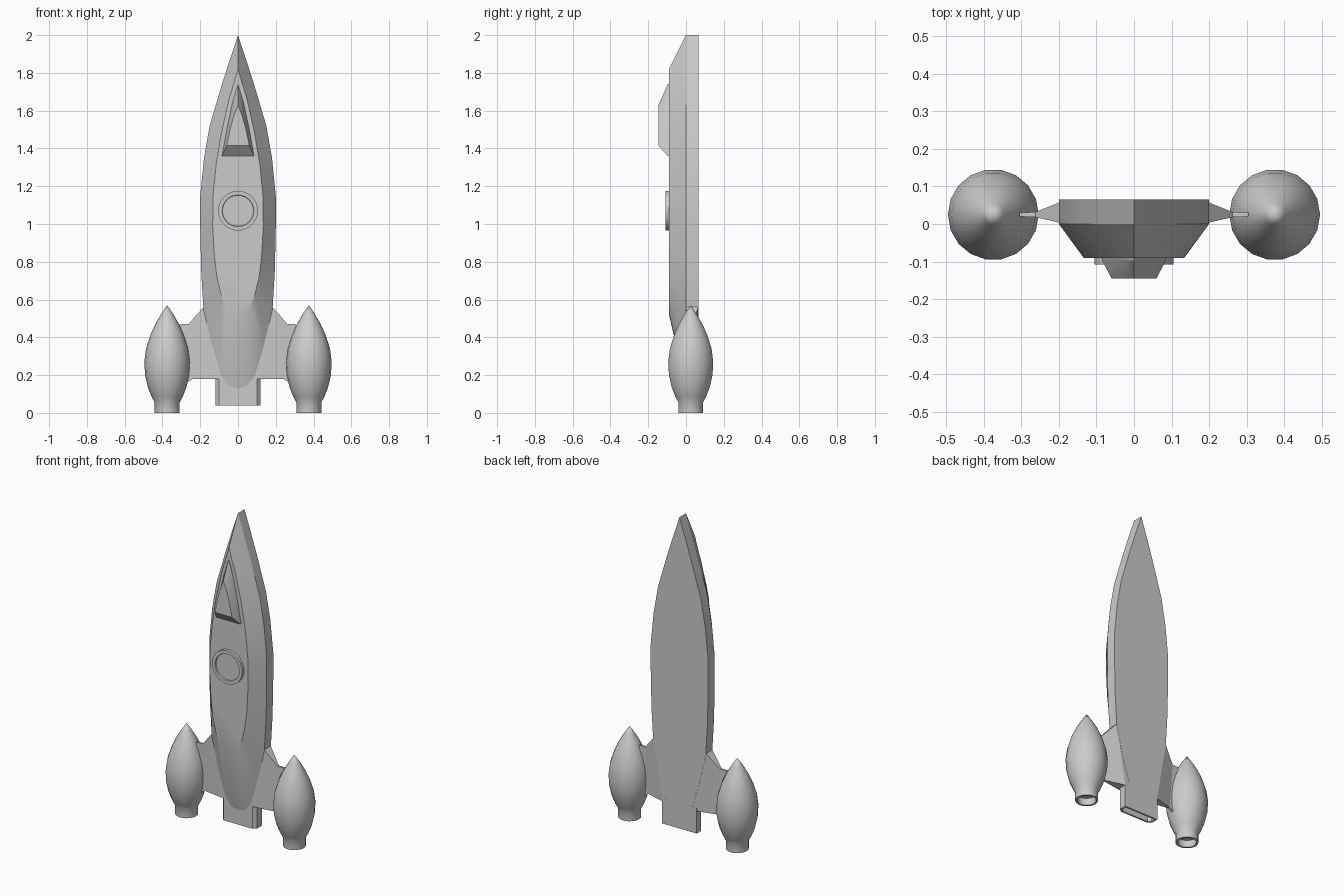
import bpy, bmesh, math
from mathutils import Matrix

cube = bpy.data.objects.get("Cube")
if cube:
    bpy.data.objects.remove(cube)

GREY = (0.6, 0.6, 0.6, 1)
grey = bpy.data.materials.new("light_grey")
grey.use_nodes = True
grey.diffuse_color = GREY
grey.node_tree.nodes["Principled BSDF"].inputs["Base Color"].default_value = GREY


def finish(name, bm, angle=30):
    bmesh.ops.remove_doubles(bm, verts=bm.verts, dist=0.0005)
    bmesh.ops.recalc_face_normals(bm, faces=bm.faces)
    mesh = bpy.data.meshes.new(name)
    bm.to_mesh(mesh)
    bm.free()
    mesh.materials.append(grey)
    obj = bpy.data.objects.new(name, mesh)
    bpy.context.collection.objects.link(obj)
    bpy.ops.object.select_all(action="DESELECT")
    obj.select_set(True)
    bpy.context.view_layer.objects.active = obj
    bpy.ops.object.shade_smooth_by_angle(angle=math.radians(angle))
    return obj


def loft(name, loops, caps=True, angle=30):
    """Bridge matching closed loops of points, in order."""
    bm = bmesh.new()
    rings = [[bm.verts.new(p) for p in loop] for loop in loops]
    n = len(rings[0])
    for a, b in zip(rings, rings[1:]):
        for i in range(n):
            j = (i + 1) % n
            bm.faces.new((a[i], a[j], b[j], b[i]))
    if caps:
        bm.faces.new(rings[0])
        bm.faces.new(rings[-1])
    return finish(name, bm, angle)


def mirrored(half, y):
    """Closed outline from a right half that starts and ends on x = 0."""
    return [(x, y, z) for x, z in half] + [(-x, y, z) for x, z in half[-2:0:-1]]


def lathe(name, profile, matrix, steps=16, angle=30):
    bm = bmesh.new()
    verts = [bm.verts.new((r, 0, z)) for r, z in profile]
    edges = [bm.edges.new(pair) for pair in zip(verts, verts[1:])]
    bmesh.ops.spin(bm, geom=verts + edges, cent=(0, 0, 0), axis=(0, 0, 1),
                   angle=math.tau, steps=steps)
    bm.transform(matrix)
    return finish(name, bm, angle)


# Hull: straight rim at the back, chamfered in to a flat front panel
rim = [(0, 2.0), (0.04, 1.88), (0.085, 1.74), (0.15, 1.52), (0.18, 1.35), (0.2, 1.15),
       (0.2, 0.98), (0.195, 0.75), (0.183, 0.55), (0.14, 0.37), (0.09, 0.2),
       (0.05, 0.145), (0, 0.13)]
panel = [(0, 1.82), (0.02, 1.75), (0.048, 1.66), (0.088, 1.48), (0.115, 1.32), (0.132, 1.15),
         (0.134, 0.99), (0.125, 0.83), (0.112, 0.72), (0.09, 0.63), (0.062, 0.56),
         (0.033, 0.53), (0, 0.52)]
loft("hull", [mirrored(rim, 0.065), mirrored(rim, 0), mirrored(panel, -0.09)])

# Canopy
base = [(0, 1.74), (0.03, 1.64), (0.06, 1.5), (0.085, 1.36), (0, 1.36)]
crown = [(0, 1.63), (0.023, 1.57), (0.042, 1.5), (0.06, 1.415), (0, 1.415)]
loft("canopy", [mirrored(base, -0.085), mirrored(base, -0.097), mirrored(crown, -0.145)])

# Round porthole with a raised rim
lathe("porthole", [(0.105, 0.08), (0.105, 0.108), (0.084, 0.108), (0.082, 0.1), (0, 0.1)],
      Matrix.Translation((0, 0, 1.07)) @ Matrix.Rotation(math.pi / 2, 4, "X"), 32)

# Hollow main exhaust with chamfered front corners
def exhaust_loop(w, front, back, c, z):
    return [(-w, back, z), (w, back, z), (w, front + c, z),
            (w - c, front, z), (c - w, front, z), (-w, front + c, z)]

outer = (0.12, 0.0, 0.065, 0.02)
inner = (0.108, 0.011, 0.054, 0.015)
loft("main_exhaust", [exhaust_loop(*outer, 0.2), exhaust_loop(*outer, 0.04),
                      exhaust_loop(*inner, 0.04), exhaust_loop(*inner, 0.17)])

# Wings and booster pods
pod = [(0, 0.57), (0.028, 0.53), (0.063, 0.47), (0.09, 0.41), (0.112, 0.34), (0.121, 0.27),
       (0.117, 0.2), (0.102, 0.135), (0.082, 0.085), (0.066, 0.055), (0.066, 0),
       (0.054, 0), (0.054, 0.045), (0, 0.045)]
for side, s in (("left", 1), ("right", -1)):
    def section(x_top, z_top, x_low, z_low, front, back):
        return [(s * x_top, front, z_top), (s * x_top, back, z_top),
                (s * x_low, back, z_low), (s * x_low, front, z_low)]

    loft(side + "_wing", [section(0.08, 0.56, 0.05, 0.18, 0.0, 0.064),
                          section(0.183, 0.56, 0.12, 0.18, 0.0, 0.064),
                          section(0.262, 0.47, 0.24, 0.18, 0.018, 0.032),
                          section(0.305, 0.47, 0.305, 0.14, 0.02, 0.03)], angle=10)
    lathe(side + "_pod", pod, Matrix.Translation((s * 0.375, 0.025, 0)), 18, 35)
